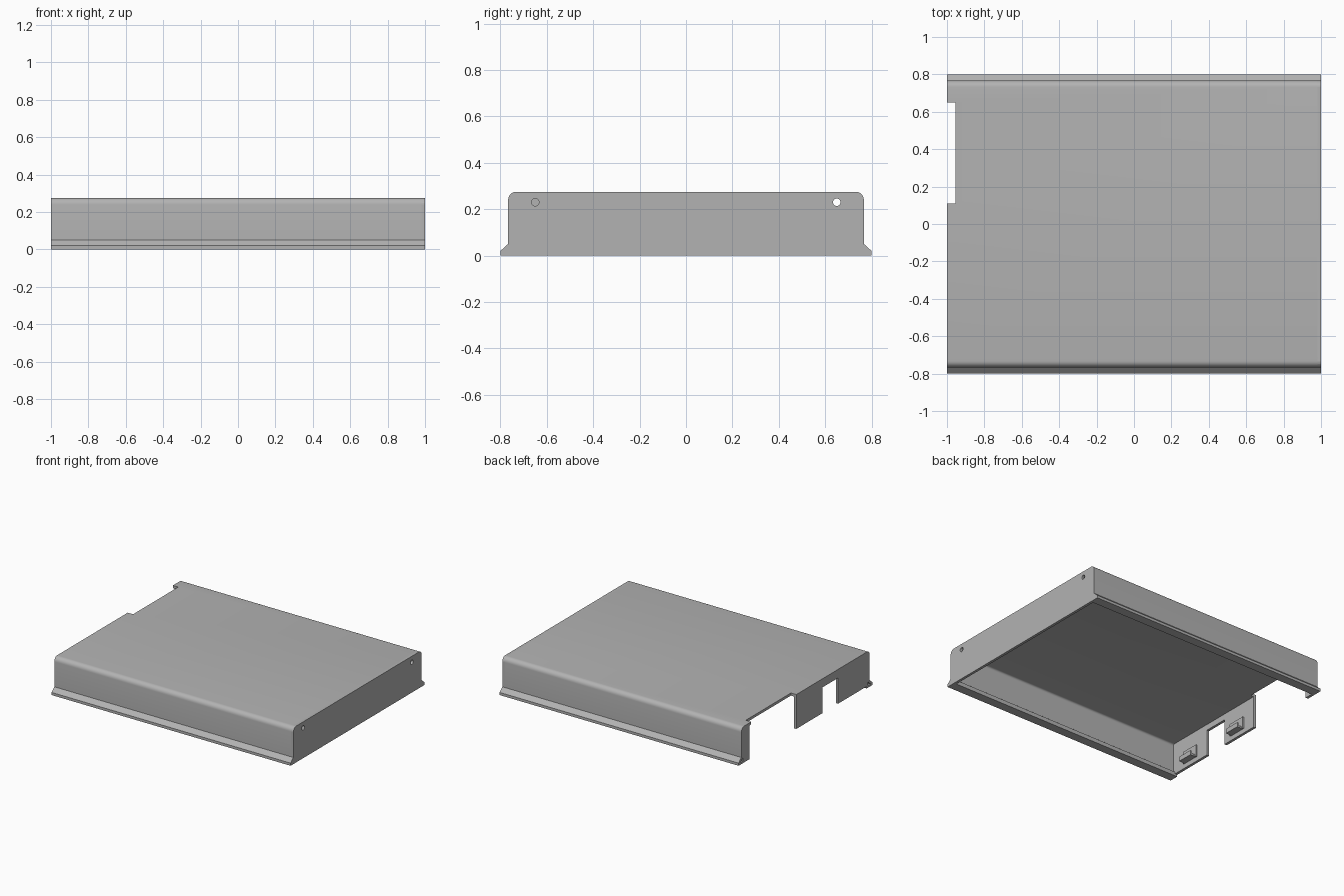
import bpy, bmesh, math

if "Cube" in bpy.data.objects:
    bpy.data.objects.remove(bpy.data.objects["Cube"])

T = 0.02  # sheet thickness

metal = bpy.data.materials.new("grey_metal")
metal.diffuse_color = (0.45, 0.45, 0.45, 1)
metal.use_nodes = True
metal.node_tree.nodes["Principled BSDF"].inputs["Base Color"].default_value = metal.diffuse_color


def extrude_x(name, outline, x0, x1):
    """Extrude a closed (y, z) outline along x."""
    bm = bmesh.new()
    face = bm.faces.new([bm.verts.new((x0, y, z)) for y, z in outline])
    res = bmesh.ops.extrude_face_region(bm, geom=[face])
    moved = [v for v in res["geom"] if isinstance(v, bmesh.types.BMVert)]
    bmesh.ops.translate(bm, verts=moved, vec=(x1 - x0, 0, 0))
    bmesh.ops.recalc_face_normals(bm, faces=bm.faces)
    mesh = bpy.data.meshes.new(name)
    bm.to_mesh(mesh)
    bm.free()
    ob = bpy.data.objects.new(name, mesh)
    bpy.context.collection.objects.link(ob)
    mesh.materials.append(metal)
    return ob


def rect(y0, y1, z0, z1):
    return [(y0, z0), (y1, z0), (y1, z1), (y0, z1)]


def activate(ob):
    bpy.ops.object.select_all(action='DESELECT')
    ob.select_set(True)
    bpy.context.view_layer.objects.active = ob


def cut(ob, cutter):
    activate(ob)
    mod = ob.modifiers.new("cut", 'BOOLEAN')
    mod.operation, mod.solver, mod.object = 'DIFFERENCE', 'EXACT', cutter
    bpy.ops.object.modifier_apply(modifier=mod.name)
    bpy.data.objects.remove(cutter)


def arc(cy, cz, r, n=6):
    """Quarter round from the wall (+y) up to the top (+z)."""
    return [(cy + r * math.cos(a), cz + r * math.sin(a))
            for a in (math.pi / 2 * i / n for i in range(n + 1))]


def mirrored(half):
    return half + [(-y, z) for y, z in reversed(half)]


# Bent sheet: roof, side walls, flared feet with inturned lips
outer = [(0.80, 0), (0.80, 0.02), (0.767, 0.05)] + arc(0.732, 0.24, 0.035)
inner = ([(0.73, 0), (0.73, 0.03), (0.742, 0.03), (0.742, 0.015), (0.778, 0.015), (0.747, 0.043)]
         + arc(0.732, 0.24, 0.015))
shell = extrude_x("cover_shell", mirrored(outer) + list(reversed(mirrored(inner))), -1, 1 - T)

# Connector notch in the left edge of the roof
cut(shell, extrude_x("notch_cutter", rect(0.11, 0.65, 0.15, 0.4), -1.1, -0.955))
activate(shell)
bpy.ops.object.shade_smooth_by_angle(angle=math.radians(30))

# Closed right end with two screw holes
right_end = extrude_x("right_end_plate", mirrored(outer), 1 - T, 1)
for y in (-0.65, 0.65):
    ring = [(y + 0.016 * math.cos(math.tau * i / 24), 0.23 + 0.016 * math.sin(math.tau * i / 24))
            for i in range(24)]
    cut(right_end, extrude_x("hole_cutter", ring, 0.9, 1.1))

# Left end: a plate with a cable gap, and a narrow corner plate
extrude_x("left_end_plate",
          [(-0.747, 0.015), (-0.39, 0.015), (-0.39, 0.21), (-0.20, 0.21), (-0.20, 0.015),
           (0.11, 0.015), (0.11, 0.255), (-0.747, 0.255)], -1, -1 + T)
extrude_x("left_corner_plate", rect(0.667, 0.747, 0.0, 0.255), -1, -1 + T)

# Clips on the inside of the left plate: frame with a small shelf
for i, y in enumerate((-0.565, -0.065)):
    extrude_x(f"clip_pad_{i}", rect(y - 0.07, y + 0.07, 0.05, 0.14), -1 + T, -0.97)
    extrude_x(f"clip_shelf_{i}", rect(y - 0.06, y + 0.06, 0.05, 0.065), -0.97, -0.93)
    extrude_x(f"clip_lip_{i}", rect(y - 0.06, y + 0.06, 0.065, 0.085), -0.94, -0.93)
